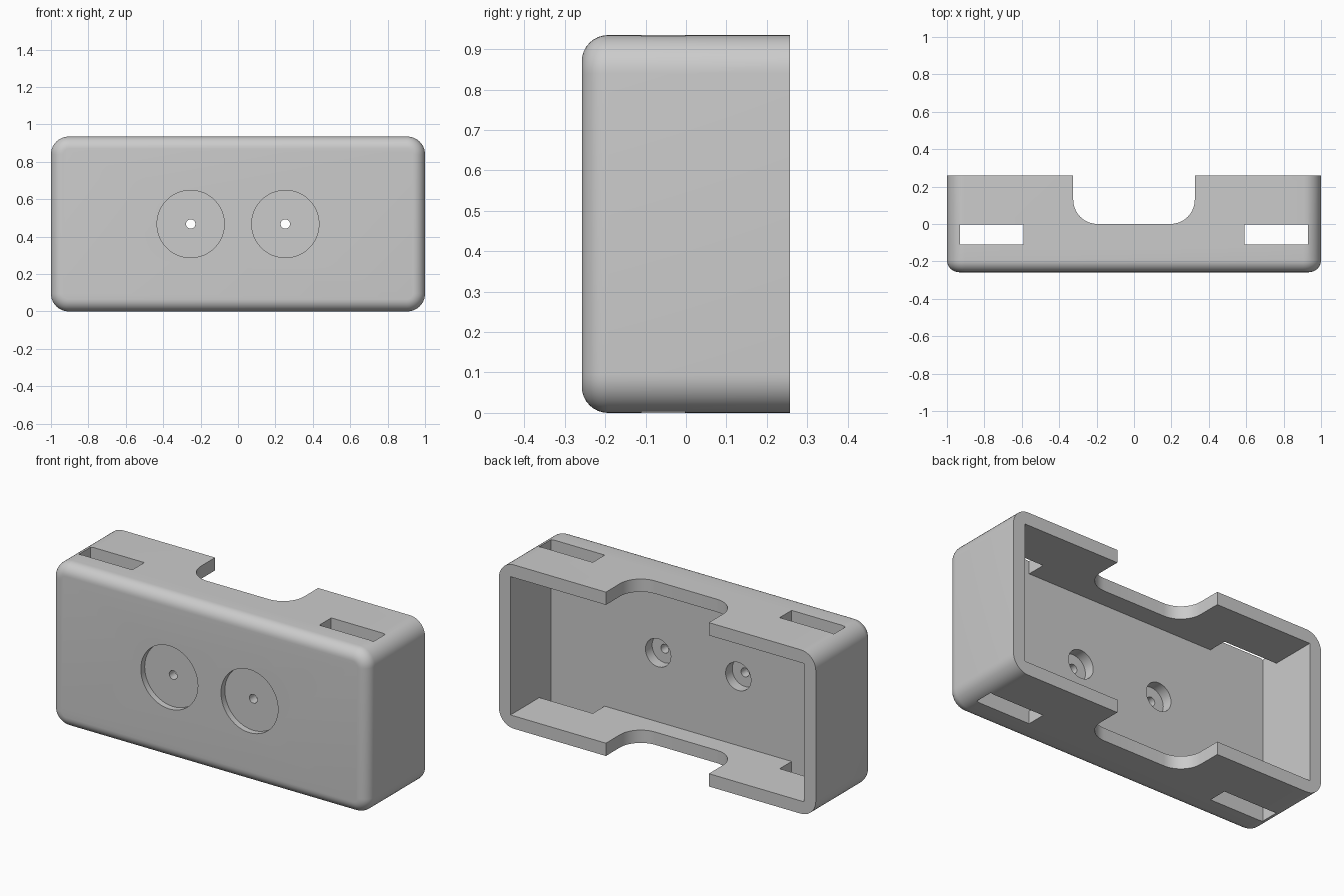
import bpy, bmesh, math
from mathutils import Vector

if "Cube" in bpy.data.objects:
    bpy.data.objects.remove(bpy.data.objects["Cube"], do_unlink=True)

HEIGHT = 0.935
MID = HEIGHT / 2
FRONT, BACK = -0.258, 0.258
FLOOR = -0.11
WALL = 0.073

grey = bpy.data.materials.new("light grey plastic")
grey.use_nodes = True
grey.diffuse_color = (0.6, 0.6, 0.6, 1)
grey.node_tree.nodes["Principled BSDF"].inputs["Base Color"].default_value = (0.6, 0.6, 0.6, 1)


def rounded_rect(half_w, half_h, radius, steps=10):
    """Outline of a rounded rectangle centred on the origin."""
    pts = []
    for i, (sx, sy) in enumerate([(1, 1), (-1, 1), (-1, -1), (1, -1)]):
        for k in range(steps + 1):
            a = math.pi / 2 * (i + k / steps)
            pts.append((sx * (half_w - radius) + radius * math.cos(a),
                        sy * (half_h - radius) + radius * math.sin(a)))
    return pts


def prism(name, points, direction, front_bevel=0):
    """Extrude a closed outline along a vector."""
    bm = bmesh.new()
    face = bm.faces.new([bm.verts.new(p) for p in points])
    rim = list(face.edges)
    made = bmesh.ops.extrude_face_region(bm, geom=[face], use_keep_orig=True)
    bmesh.ops.translate(bm, vec=Vector(direction),
                        verts=[v for v in made["geom"] if isinstance(v, bmesh.types.BMVert)])
    bmesh.ops.recalc_face_normals(bm, faces=bm.faces)
    if front_bevel:
        bmesh.ops.bevel(bm, geom=rim, offset=front_bevel, segments=8,
                        profile=0.5, affect='EDGES')
    mesh = bpy.data.meshes.new(name)
    bm.to_mesh(mesh)
    bm.free()
    mesh.materials.append(grey)
    obj = bpy.data.objects.new(name, mesh)
    bpy.context.collection.objects.link(obj)
    return obj


def box(name, x0, x1, y0, y1, z0, z1):
    return prism(name, [(x0, y0, z0), (x1, y0, z0), (x1, y1, z0), (x0, y1, z0)], (0, 0, z1 - z0))


def disc(name, x, radius, y0, y1, sides=48):
    ring = [(x + radius * math.cos(math.tau * k / sides), y0,
             MID + radius * math.sin(math.tau * k / sides)) for k in range(sides)]
    return prism(name, ring, (0, y1 - y0, 0))


# Outer shell with rounded corners and a rounded front rim
shell = prism("housing", [(x, FRONT, MID + z) for x, z in rounded_rect(1, MID, 0.095)],
              (0, BACK - FRONT, 0), front_bevel=0.065)

# Open cavity at the back
cutters = [box("cavity_cutter", WALL - 1, 1 - WALL, FLOOR, 0.5, WALL, HEIGHT - WALL)]

# Rounded notch across the top and bottom walls
notch = [(x, 0.35 + y, -0.1) for x, y in rounded_rect(0.325, 0.35, 0.13)]
cutters.append(prism("notch_cutter", notch, (0, 0, HEIGHT + 0.2)))

for side in (-1, 1):
    # Strap slot running through both walls
    xs = sorted((side * 0.59, side * 0.93))
    cutters.append(box("slot_cutter", xs[0], xs[1], FLOOR, -0.002, -0.1, HEIGHT + 0.1))
    # Front recess, screw hole and rear counterbore
    x = side * 0.253
    cutters.append(disc("recess_cutter", x, 0.18, FRONT - 0.1, FRONT + 0.035))
    cutters.append(disc("counterbore_cutter", x, 0.08, FLOOR - 0.06, 0.1))
    cutters.append(disc("screw_hole_cutter", x, 0.025, -0.4, 0.05, 24))

bpy.ops.object.select_all(action='DESELECT')
bpy.context.view_layer.objects.active = shell
shell.select_set(True)
for cutter in cutters:
    cutter.hide_render = True
    mod = shell.modifiers.new("cut", 'BOOLEAN')
    mod.operation = 'DIFFERENCE'
    mod.solver = 'EXACT'
    mod.object = cutter
    bpy.ops.object.modifier_apply(modifier=mod.name)
    bpy.data.objects.remove(cutter, do_unlink=True)

bpy.ops.object.shade_smooth_by_angle(angle=math.radians(30))
